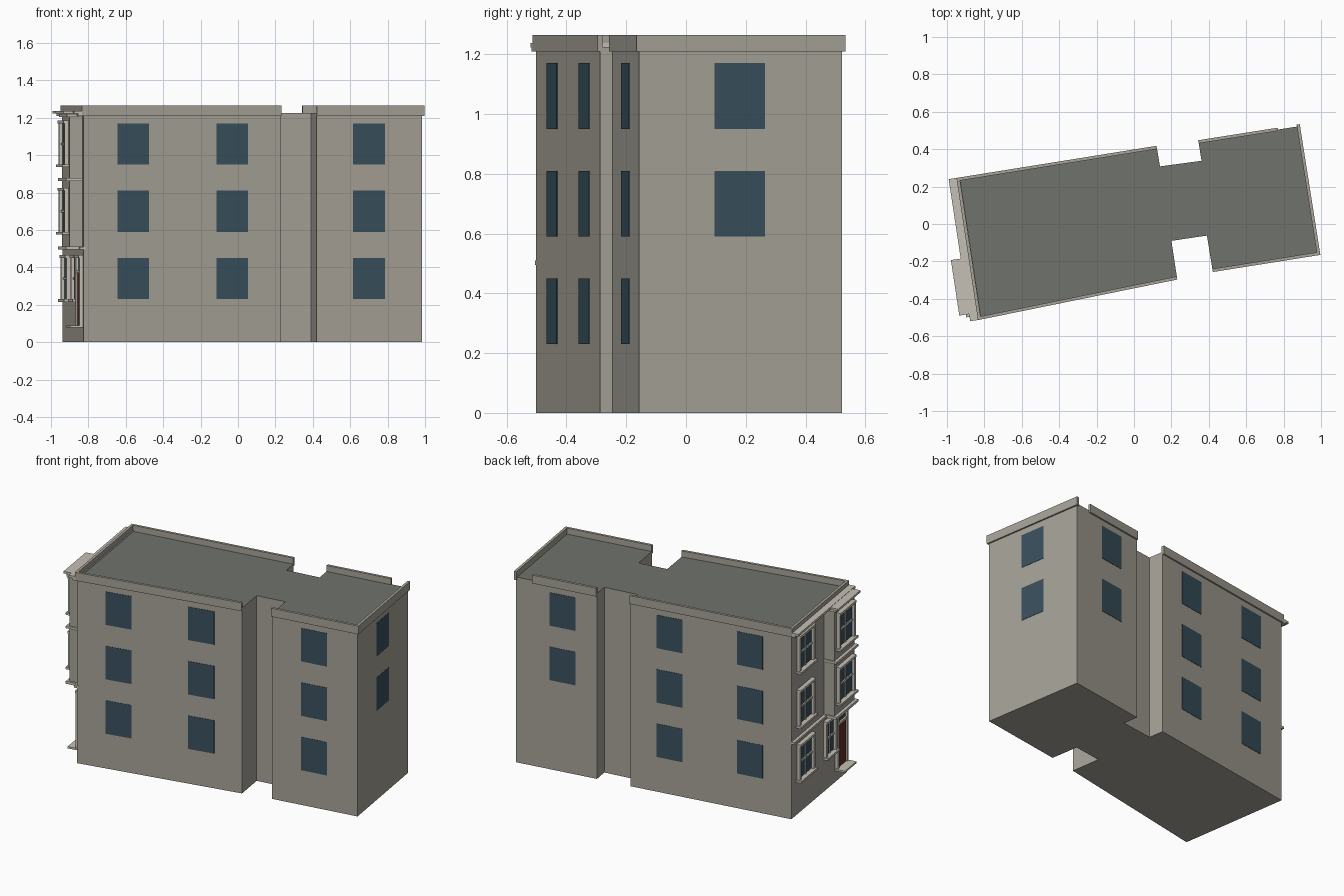
import bpy, bmesh
from mathutils import Vector

if "Cube" in bpy.data.objects:
    bpy.data.objects.remove(bpy.data.objects["Cube"])

def mat(name, c):
    m = bpy.data.materials.new(name)
    m.diffuse_color = (*c, 1)
    m.use_nodes = True
    m.node_tree.nodes["Principled BSDF"].inputs["Base Color"].default_value = m.diffuse_color
    return m

STONE = mat("stone", (0.38, 0.36, 0.31))
TRIM = mat("trim", (0.56, 0.53, 0.46))
ROOF = mat("roof", (0.16, 0.17, 0.155))
GLASS = mat("glass", (0.04, 0.08, 0.11))
DOOR = mat("door", (0.12, 0.025, 0.02))

# Footprint corners, counter-clockwise
P = {k: Vector(v) for k, v in dict(
    A=(-0.826, -0.502), B=(0.23, -0.287), C=(0.20, -0.09), D=(0.39, -0.062),
    E=(0.42, -0.247), F=(0.985, -0.157), G=(0.878, 0.522), H=(0.345, 0.438),
    I=(0.361, 0.338), J=(0.139, 0.308), K=(0.122, 0.408), L=(-0.938, 0.238)).items()}

def finish(name, bm, mats):
    bmesh.ops.recalc_face_normals(bm, faces=bm.faces)
    me = bpy.data.meshes.new(name)
    bm.to_mesh(me)
    bm.free()
    for m in mats:
        me.materials.append(m)
    ob = bpy.data.objects.new(name, me)
    bpy.context.collection.objects.link(ob)

def wall_boxes(name, wall, boxes, m):
    """Boxes in a wall's frame: s along it, z up, p outwards."""
    a, b = P[wall[0]], P[wall[1]]
    d = (b - a).normalized()
    n = Vector((d.y, -d.x))
    bm = bmesh.new()
    for s0, s1, z0, z1, p0, p1 in boxes:
        vs = bmesh.ops.create_cube(bm, size=1)["verts"]
        for v in vs:
            q = a + d * (s1 if v.co.x > 0 else s0) + n * (p1 if v.co.y > 0 else p0)
            v.co = (q.x, q.y, z1 if v.co.z > 0 else z0)
    finish(name, bm, [m])

def length(wall):
    return (P[wall[1]] - P[wall[0]]).length

# Main body with a darker roof
bm = bmesh.new()
base = bm.faces.new([bm.verts.new((p.x, p.y, 0)) for p in P.values()])
ext = bmesh.ops.extrude_face_region(bm, geom=[base])["geom"]
bmesh.ops.translate(bm, verts=[g for g in ext if isinstance(g, bmesh.types.BMVert)],
                    vec=(0, 0, 1.225))
if not any(f.calc_center_median().z < 0.01 for f in bm.faces):
    bm.faces.new([e for e in bm.verts if e.co.z < 0.01])
for f in bm.faces:
    f.material_index = int(f.calc_center_median().z > 1.2)
finish("building_body", bm, [STONE, ROOF])

# Parapets: wall, start and end offsets
T = 0.01
for wall, e0, e1 in (("AB", T, 0), ("EF", 0, T), ("FG", T, T), ("GH", -0.11, 0),
                     ("KL", 0, T), ("LA", T, T)):
    wall_boxes("parapet_" + wall.lower(), wall,
               [(-e0, length(wall) + e1, 1.21, 1.265, -0.007, T)], STONE)

# Plain flat windows on the long sides and the end wall
FLOORS = [(0.23, 0.45), (0.59, 0.81), (0.95, 1.17)]
for wall, cols, floors in (("AB", (0.185, 0.725), FLOORS), ("EF", (0.197,), FLOORS),
                           ("KL", (0.178, 0.715), FLOORS), ("FG", (0.255,), FLOORS[1:]),
                           ("GH", (0.14 + 0.085,), FLOORS[1:])):
    if wall == "KL":
        cols = [length(wall) - c - 0.172 for c in (0.725, 0.19)]
    wall_boxes("windows_" + wall.lower(), wall,
               [(c, c + 0.172, z0, z1, -0.004, 0.002) for c in cols for z0, z1 in floors], GLASS)

# Street facade: projecting upper bay
W = length("LA")
S0, S1, BAY = 0.44, 0.71, 0.07
wall_boxes("bay", "LA", [(S0, S1, 0.51, 1.22, -0.01, BAY)], STONE)

# Bands, ledges and roof cornice
wall_boxes("facade_bands", "LA", [
    (0, W, 0.495, 0.51, -0.01, 0.02),
    (S0 - 0.01, S1 + 0.01, 0.495, 0.512, -0.01, BAY + 0.02),
    (S0 - 0.01, S1 + 0.01, 0.862, 0.877, -0.01, BAY + 0.02),
    (S0 - 0.01, S1 + 0.01, 1.205, 1.22, -0.01, BAY + 0.015),
    (S0 - 0.02, S1 + 0.01, 1.222, 1.235, -0.01, BAY + 0.035),
    (-T, W + T, 1.21, 1.222, -0.01, 0.03),
    (-T, W + T, 1.222, 1.237, -0.01, 0.052)], TRIM)

# Framed sash windows on the facade
def sash(name, s0, s1, z0, z1, p):
    c, h, f = (s0 + s1) / 2, (z0 + z1) / 2, 0.018
    wall_boxes(name + "_glass", "LA", [(s0, s1, z0, z1, p - 0.01, p + 0.004)], GLASS)
    wall_boxes(name + "_frame", "LA", [
        (s0 - f, s0, z0, z1, p - 0.01, p + 0.022),
        (s1, s1 + f, z0, z1, p - 0.01, p + 0.022),
        (s0 - f, s1 + f, z1, z1 + 0.015, p - 0.01, p + 0.028),
        (s0 - f - 0.008, s1 + f + 0.008, z0 - 0.014, z0, p - 0.01, p + 0.035),
        (c - 0.005, c + 0.005, z0, z1, p, p + 0.01),
        (s0, s1, h - 0.006, h + 0.006, p, p + 0.012)], TRIM)

for i, (z0, z1) in enumerate(FLOORS):
    sash(f"left_window_{i}", 0.09, 0.26, z0, z1, 0)
    if i:
        sash(f"bay_window_{i}", S0 + 0.045, S1 - 0.045, z0, z1, BAY)
sash("ground_window", 0.45, 0.56, 0.23, 0.45, 0)

# Entrance door, surround and step
wall_boxes("door", "LA", [(0.605, 0.715, 0.09, 0.37, -0.01, 0.012)], DOOR)
wall_boxes("door_fanlight", "LA", [(0.605, 0.715, 0.385, 0.45, -0.01, 0.006)], GLASS)
wall_boxes("door_surround", "LA", [(0.59, 0.605, 0.09, 0.46, -0.01, 0.02),
                                   (0.715, 0.73, 0.09, 0.46, -0.01, 0.02),
                                   (0.59, 0.73, 0.45, 0.465, -0.01, 0.024),
                                   (0.605, 0.715, 0.37, 0.385, -0.01, 0.018)], TRIM)
wall_boxes("door_step", "LA", [(0.58, 0.735, 0.078, 0.09, -0.01, 0.07)], TRIM)
